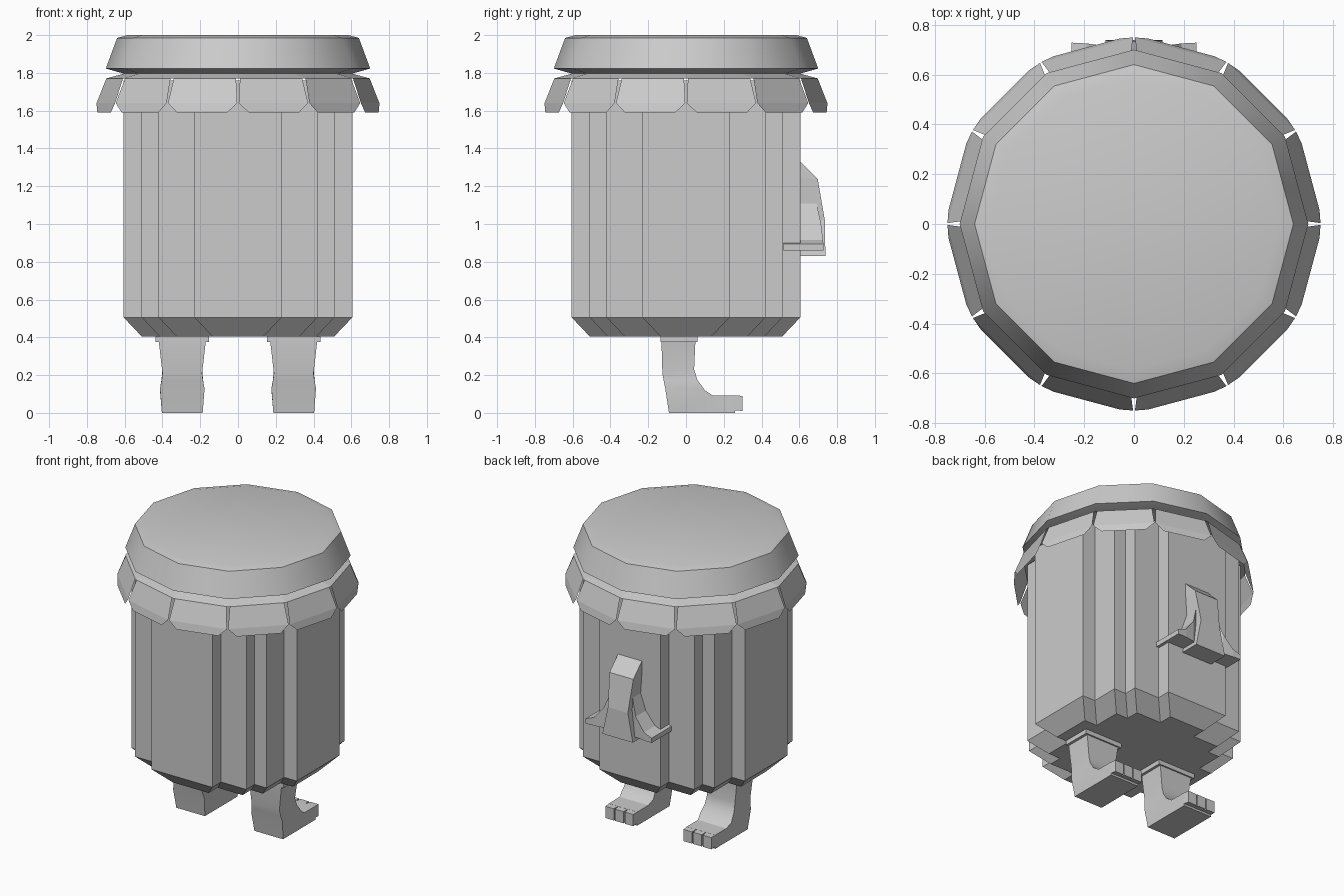
import bpy, bmesh, math

cube = bpy.data.objects.get("Cube")
if cube:
    bpy.data.objects.remove(cube, do_unlink=True)

# Single flat colour
grey = bpy.data.materials.new("light_grey")
grey.use_nodes = True
grey.diffuse_color = (0.6, 0.6, 0.6, 1)
grey.node_tree.nodes["Principled BSDF"].inputs["Base Color"].default_value = (0.6, 0.6, 0.6, 1)


def finish(name, bm, smooth=None, recalc=True):
    if recalc:
        bmesh.ops.recalc_face_normals(bm, faces=bm.faces[:])
    mesh = bpy.data.meshes.new(name)
    bm.to_mesh(mesh)
    bm.free()
    mesh.materials.append(grey)
    obj = bpy.data.objects.new(name, mesh)
    bpy.context.collection.objects.link(obj)
    if smooth:
        bpy.ops.object.select_all(action="DESELECT")
        obj.select_set(True)
        bpy.context.view_layer.objects.active = obj
        bpy.ops.object.shade_smooth_by_angle(angle=math.radians(smooth))
    return obj


def loft(name, rings, smooth=None):
    """Join matching closed rings with quads and cap both ends."""
    bm = bmesh.new()
    rows = [[bm.verts.new(p) for p in ring] for ring in rings]
    n = len(rows[0])
    for a, b in zip(rows, rows[1:]):
        for i in range(n):
            j = (i + 1) % n
            bm.faces.new((a[i], a[j], b[j], b[i]))
    bm.faces.new(rows[0])
    bm.faces.new(rows[-1])
    return finish(name, bm, smooth)


def box(name, x0, x1, y0, y1, z0, z1):
    return loft(name, [[(x0, y0, z), (x1, y0, z), (x1, y1, z), (x0, y1, z)] for z in (z0, z1)])


def rim_point(r, i, z):
    a = math.radians(30 * i)
    return (r * math.cos(a), r * math.sin(a), z)


# Body: stepped outline, every corner drawn inwards at the base
def stepped_ring(z, inset):
    quarter = [(0.605, 0.23), (0.51, 0.23), (0.51, 0.42), (0.42, 0.42),
               (0.42, 0.51), (0.23, 0.51), (0.23, 0.605)]
    ring = []
    for k in range(4):
        for x, y in quarter:
            x, y = x - inset, y - inset
            for _ in range(k):
                x, y = -y, x
            ring.append((x, y, z))
    return ring


loft("body", [stepped_ring(0.405, 0.095), stepped_ring(0.505, 0), stepped_ring(1.76, 0)])

# Lid with an undercut, sitting on a flared collar
lid_profile = [(0.6, 1.795), (0.7, 1.823), (0.64, 1.985), (0.585, 2.0)]
loft("lid", [[rim_point(r, i, z) for i in range(12)] for r, z in lid_profile], 32)
collar_profile = [(0.7, 1.77), (0.6, 1.797)]
loft("collar", [[rim_point(r, i, z) for i in range(12)] for r, z in collar_profile])

# Hanging cloth flaps with clipped lower corners, one per lid side
bm = bmesh.new()
for i in range(12):
    outline = [(0.7, 0.03, 1.77), (0.75, 0.01, 1.64), (0.76, 0.15, 1.59)]
    left = [rim_point(r, i, z) for r, t, z in outline]
    right = [rim_point(r, i + 1, z) for r, t, z in outline]
    a, b = [], []
    for p, q, (r, t, z) in zip(left, right, outline):
        a.append(bm.verts.new([u + (v - u) * t for u, v in zip(p, q)]))
        b.append(bm.verts.new([v + (u - v) * t for u, v in zip(p, q)]))
    for k in range(2):
        bm.faces.new((a[k], a[k + 1], b[k + 1], b[k]))
finish("cloth_flaps", bm, recalc=False)

# Nose bridge: half width, front y and z down the length
bridge = [(0.09, 0.6, 1.335), (0.09, 0.697, 1.24), (0.075, 0.735, 1.02), (0.115, 0.738, 0.83)]
loft("nose_bridge", [[(-w, 0.5, z), (w, 0.5, z), (w, y, z), (-w, y, z)] for w, y, z in bridge])

# Nostrils flaring out to both sides: x, front y and top z
flare = [(0.25, 0.728, 0.893), (0.19, 0.725, 0.915), (0.12, 0.715, 1.0), (0.07, 0.685, 1.14)]
flare += [(-x, y, z) for x, y, z in reversed(flare)]
loft("nostrils", [[(x, 0.515, 0.86), (x, y, 0.86), (x, y, z), (x, 0.515, min(z, 0.9))]
                  if abs(x) > 0.2 else
                  [(x, 0.515, 0.86), (x, y, 0.86), (x, y, z), (x, 0.515, z)]
                  for x, y, z in flare])

# Legs: half width, back point and front point down to the foot
leg_rows = [(0.125, -0.13, 0.385, 0.05, 0.385), (0.105, -0.125, 0.21, 0.043, 0.23),
            (0.11, -0.118, 0.17, 0.06, 0.175), (0.118, -0.11, 0.13, 0.1, 0.12),
            (0.108, -0.09, 0, 0.14, 0.093), (0.108, 0.26, 0, 0.26, 0.093)]
for side, cx in (("left", 0.295), ("right", -0.295)):
    loft(side + "_leg", [[(cx - w, yb, zb), (cx + w, yb, zb), (cx + w, yf, zf), (cx - w, yf, zf)]
                         for w, yb, zb, yf, zf in leg_rows], 25)
    box(side + "_leg_cuff", cx - 0.142, cx + 0.142, -0.135, 0.06, 0.375, 0.41)
    for k in (-1, 0, 1):
        tx = cx + k * 0.073
        loft(f"{side}_toe_{k + 2}",
             [[(tx - w, y, z0), (tx + w, y, z0), (tx + w, y, z1), (tx - w, y, z1)]
              for w, y, z0, z1 in ((0.035, 0.25, 0.015, 0.093), (0.032, 0.298, 0.01, 0.09))])
